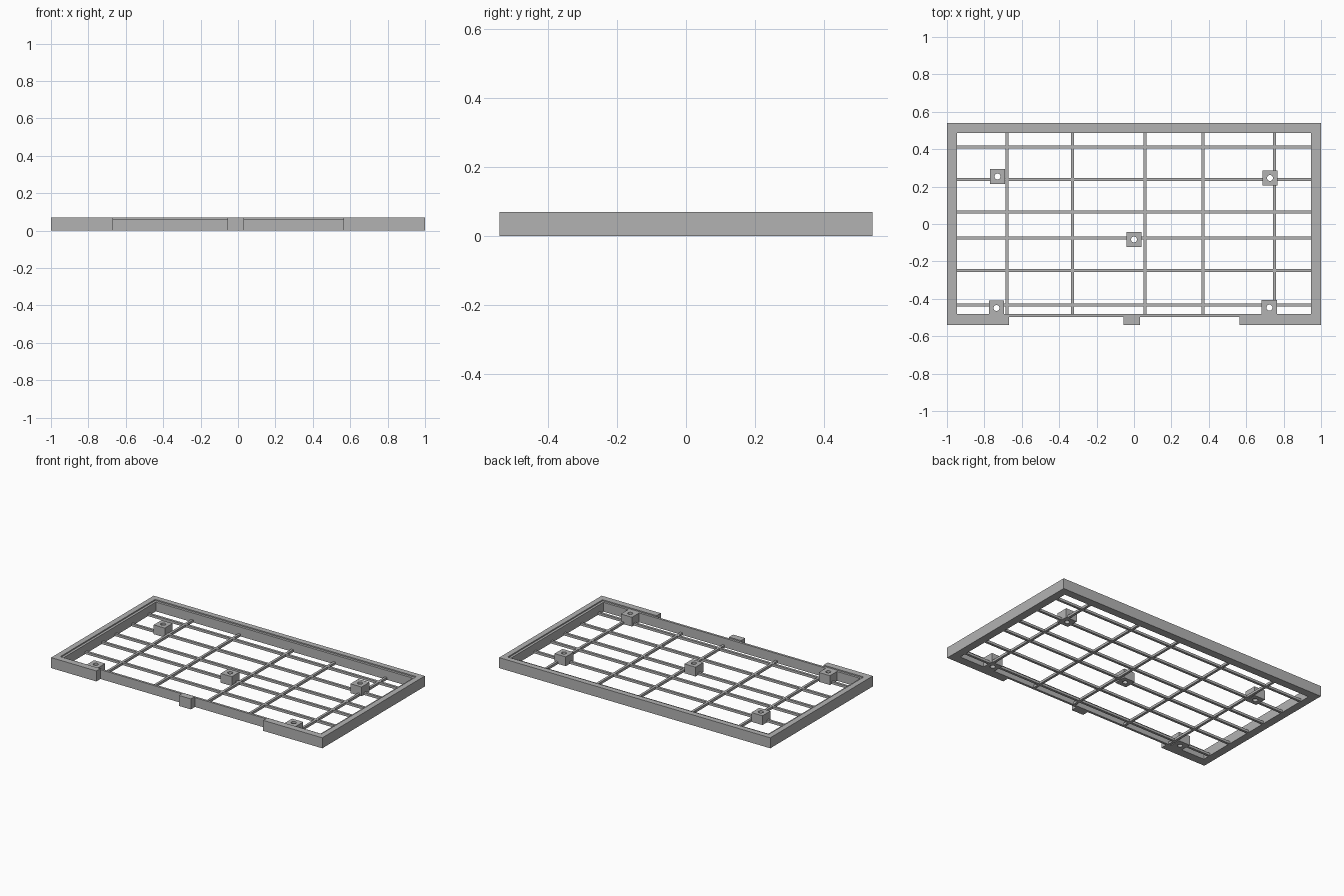
import bpy
import bmesh
from math import radians
from mathutils import Matrix

if "Cube" in bpy.data.objects:
    bpy.data.objects.remove(bpy.data.objects["Cube"])

grey = bpy.data.materials.new("mid_grey")
grey.use_nodes = True
colour = (0.45, 0.45, 0.45, 1)
grey.diffuse_color = colour
grey.node_tree.nodes["Principled BSDF"].inputs["Base Color"].default_value = colour


def add_box(bm, x0, x1, y0, y1, z0, z1):
    size = Matrix.Diagonal((x1 - x0, y1 - y0, z1 - z0, 1))
    place = Matrix.Translation(((x0 + x1) / 2, (y0 + y1) / 2, (z0 + z1) / 2))
    bmesh.ops.create_cube(bm, size=1, matrix=place @ size)


def finish(name, bm):
    mesh = bpy.data.meshes.new(name)
    bm.to_mesh(mesh)
    bm.free()
    mesh.materials.append(grey)
    obj = bpy.data.objects.new(name, mesh)
    bpy.context.collection.objects.link(obj)
    return obj


def box(name, *bounds):
    bm = bmesh.new()
    add_box(bm, *bounds)
    return finish(name, bm)


def cut(obj, cutter):
    mod = obj.modifiers.new("cut", 'BOOLEAN')
    mod.operation = 'DIFFERENCE'
    mod.solver = 'EXACT'
    mod.object = cutter
    cutter.hide_render = True
    cutter.hide_set(True)
    bpy.context.view_layer.objects.active = obj
    bpy.ops.object.modifier_apply(modifier=mod.name)
    bpy.data.objects.remove(cutter)


TOP, LEDGE, BAR = 0.07, 0.062, 0.016
BACK, FRONT = 0.487, -0.482      # inner opening in y
SIDE = 0.947                     # inner opening in x

# Stepped frame: block, opening, shallow rebate, two front notches
frame = box("frame", -1, 1, -0.54, 0.54, 0, TOP)
cut(frame, box("opening_cutter", -SIDE, SIDE, FRONT, BACK, -0.1, 0.2))
cut(frame, box("rebate_cutter", -0.963, 0.963, -0.497, 0.503, LEDGE, 0.2))
for x0, x1 in ((-0.667, -0.057), (0.031, 0.564)):
    cut(frame, box("notch_cutter", x0, x1, -0.7, -0.497, -0.1, 0.2))

# Pierced mounting blocks
HALF = 0.041
spots = ((-0.73, 0.254), (0.727, 0.246), (0, -0.083),
         (-0.735, -0.449), (0.724, -0.447))
for i, (x, y) in enumerate(spots):
    block = box(f"mounting_block_{i + 1}", x - HALF, x + HALF,
                y - HALF, y + HALF, 0, LEDGE)
    bm = bmesh.new()
    bmesh.ops.create_cone(bm, cap_ends=True, segments=24, radius1=0.016,
                          radius2=0.016, depth=0.3,
                          matrix=Matrix.Translation((x, y, 0)))
    cut(block, finish("hole_cutter", bm))
    block.select_set(True)
    bpy.context.view_layer.objects.active = block
    bpy.ops.object.shade_smooth_by_angle(angle=radians(30))
    block.select_set(False)


# Grid bars, split wherever they meet a mounting block
def add_bar(name, pos, start, end, across):
    a, b = (0, 1) if across else (1, 0)
    stops = sorted(s[a] for s in spots if abs(s[b] - pos) < HALF)
    edges = [start] + [s + d * HALF for s in stops for d in (-1, 1)] + [end]
    bm = bmesh.new()
    for lo, hi in zip(edges[::2], edges[1::2]):
        run, width = (lo, hi), (pos - BAR / 2, pos + BAR / 2)
        pair = run + width if across else width + run
        add_box(bm, *pair, 0, BAR)
    finish(name, bm)


for i, y in enumerate((0.412, 0.238, 0.064, -0.075, -0.249, -0.433)):
    add_bar(f"cross_bar_{i + 1}", y, -SIDE, SIDE, True)
for i, x in enumerate((-0.679, -0.33, 0.06, 0.37, 0.75)):
    add_bar(f"lengthwise_bar_{i + 1}", x, FRONT, BACK, False)
